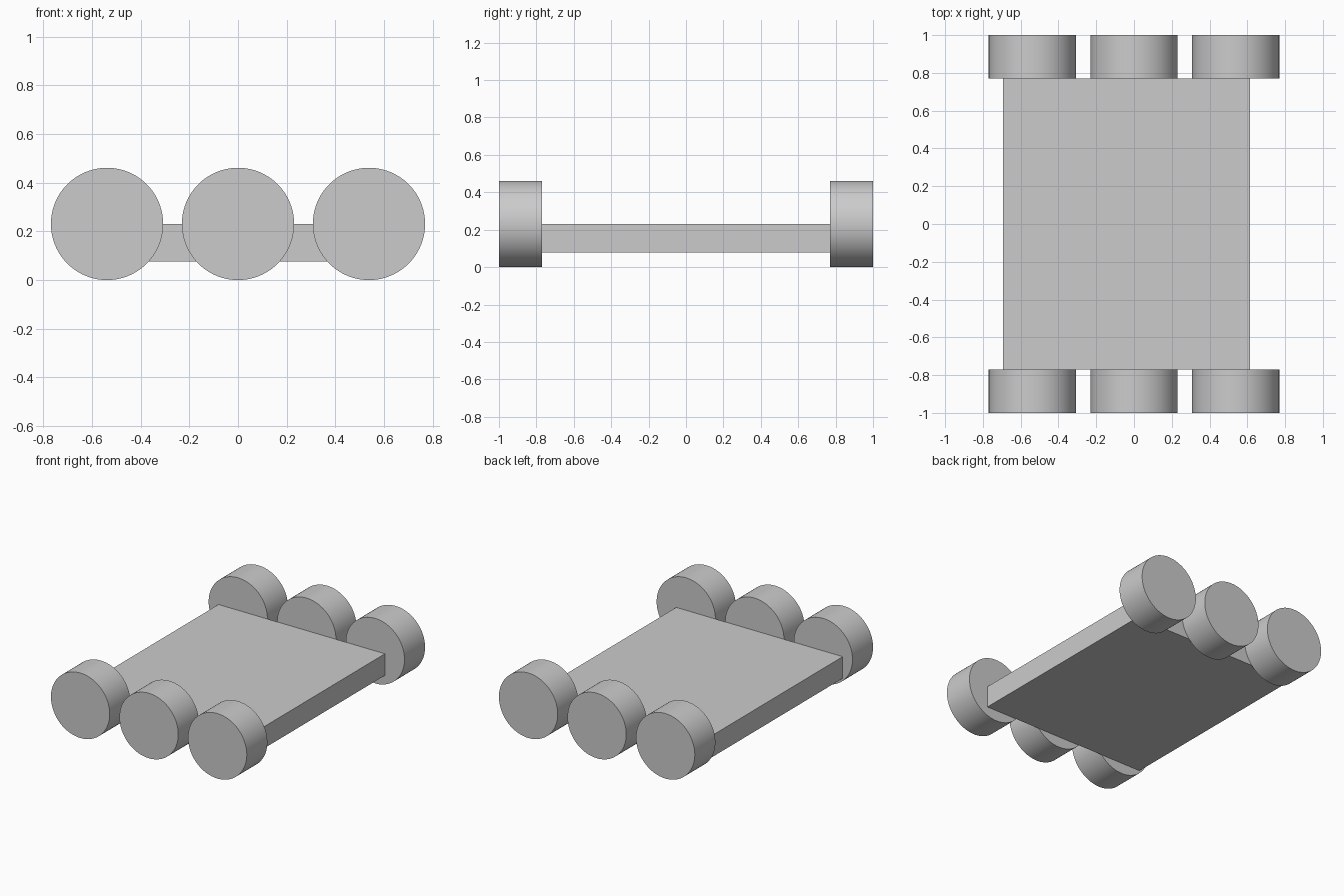
import bpy
import math

if "Cube" in bpy.data.objects:
    bpy.data.objects.remove(bpy.data.objects["Cube"], do_unlink=True)

UNIT = 2 / 26  # the model is 26 units long

grey = bpy.data.materials.new("light_grey")
grey.use_nodes = True
grey.diffuse_color = (0.6, 0.6, 0.6, 1)
grey.node_tree.nodes["Principled BSDF"].inputs["Base Color"].default_value = (0.6, 0.6, 0.6, 1)


def finish(name):
    obj = bpy.context.object
    obj.name = name
    obj.data.materials.append(grey)
    return obj


# Flat chassis plate, slightly offset towards the model's right
bpy.ops.mesh.primitive_cube_add(size=1, location=(-0.5 * UNIT, 0, 2 * UNIT))
chassis = finish("chassis")
chassis.scale = (17 * UNIT, 20 * UNIT, 2 * UNIT)
bpy.ops.object.transform_apply(location=False, rotation=False, scale=True)

# Three wheels along the front and three along the back
for row, y in (("front", -11.5), ("back", 11.5)):
    for place, x in (("right", -7), ("middle", 0), ("left", 7)):
        bpy.ops.mesh.primitive_cylinder_add(
            vertices=96, radius=3 * UNIT, depth=3 * UNIT,
            location=(x * UNIT, y * UNIT, 3 * UNIT), rotation=(math.pi / 2, 0, 0))
        finish(f"{row}_{place}_wheel")
        bpy.ops.object.shade_smooth_by_angle(angle=math.radians(30))
